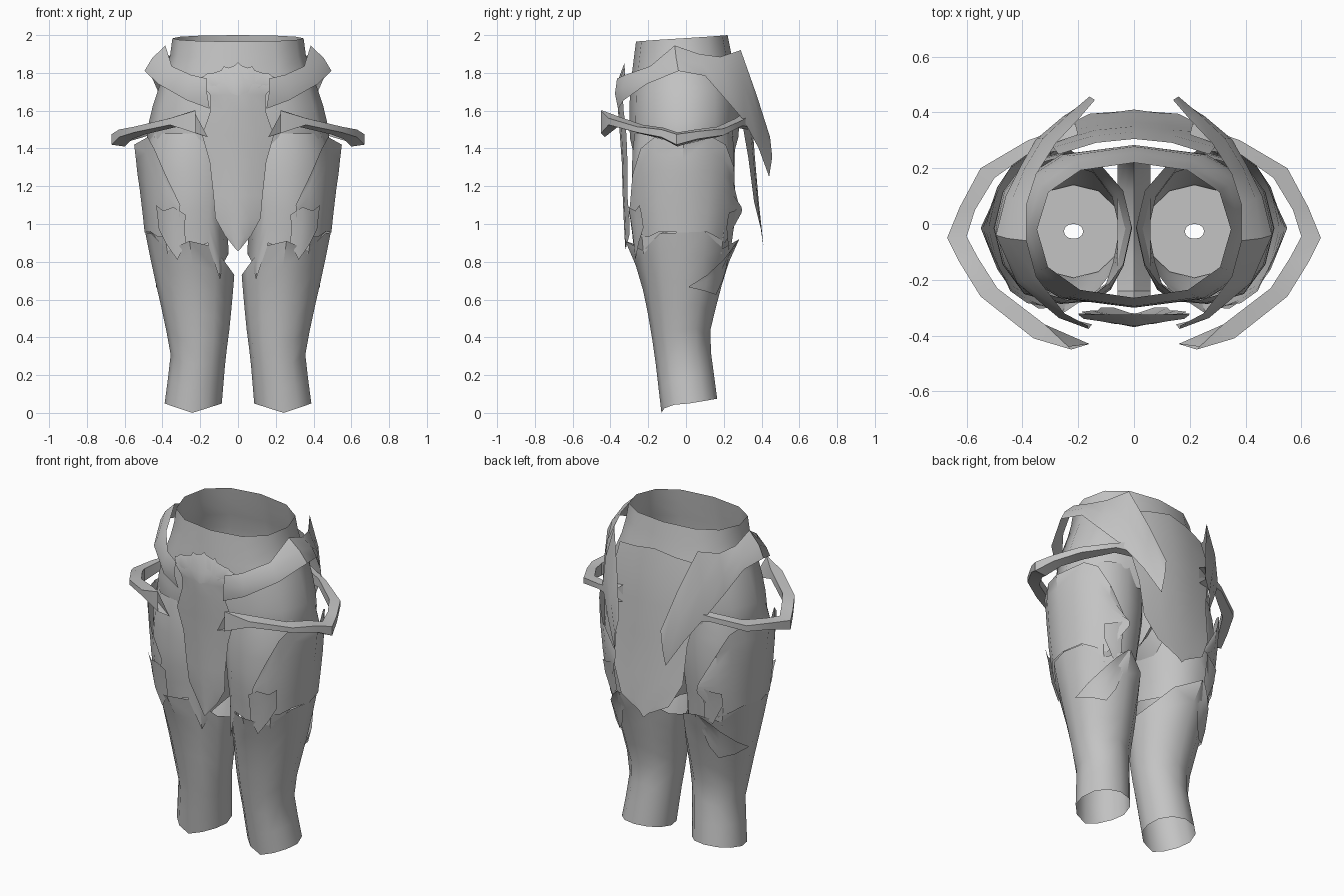
import bpy, bmesh, math
from math import cos, sin, radians

grey = bpy.data.materials.new("plain grey")
grey.diffuse_color = (0.55, 0.55, 0.55, 1)


def make(name, grid, close=False, mirror=False, angle=40):
    """Skin a grid of points (rows of equal length)."""
    bm = bmesh.new()
    vs = [[bm.verts.new(p) for p in row] for row in grid]
    n = len(grid[0])
    for a, b in zip(vs, vs[1:]):
        for i in range(n if close else n - 1):
            j = (i + 1) % n
            bm.faces.new((a[i], a[j], b[j], b[i]))
    bmesh.ops.remove_doubles(bm, verts=bm.verts, dist=0.0005)
    bmesh.ops.recalc_face_normals(bm, faces=bm.faces)
    me = bpy.data.meshes.new(name)
    bm.to_mesh(me)
    bm.free()
    ob = bpy.data.objects.new(name, me)
    bpy.context.collection.objects.link(ob)
    me.materials.append(grey)
    if mirror:
        ob.modifiers.new("mirror", 'MIRROR').use_mirror_merge = False
    bpy.context.view_layer.objects.active = ob
    ob.select_set(True)
    bpy.ops.object.shade_smooth_by_angle(angle=radians(angle))
    ob.select_set(False)
    return ob


def surf(rows, z, deg, off=0.0, power=0.97):
    """Point on a tube given by rows of (z, x_min, x_max, y_front, y_back)."""
    k = 0
    while k < len(rows) - 2 and z > rows[k + 1][0]:
        k += 1
    a, b = rows[k], rows[k + 1]
    t = (z - a[0]) / (b[0] - a[0])
    _, x0, x1, y0, y1 = [p + (q - p) * t for p, q in zip(a, b)]
    c, s = cos(radians(deg)), sin(radians(deg))
    sq = lambda v: math.copysign(abs(v) ** power, v)
    return ((x0 + x1) / 2 + ((x1 - x0) / 2 + off) * sq(c),
            (y0 + y1) / 2 + ((y1 - y0) / 2 + off) * sq(s), z)


def sheet(name, rows, cols, steps, close=False, mirror=True, power=0.97, ease=3):
    """Wrap a sheet on a tube: cols = (angle, z_bottom, z_top, offset_bottom, offset_top)."""
    grid = []
    for i in range(steps + 1):
        t = i / steps
        grid.append([surf(rows, b + (e - b) * t, a, ob + (ot - ob) * t ** ease, power)
                     for a, b, e, ob, ot in cols])
    return make(name, grid, close, mirror)


def panel(name, rows):
    """Symmetric cloth panel from half rows of (x, y_mid, y_edge, z_mid, z_edge)."""
    grid = []
    for x, ym, ye, zm, ze in rows:
        half = [(x * f, ym + (ye - ym) * f * f, zm + (ze - zm) * f) for f in (0, .5, 1)]
        grid.append([(-a, b, c) for a, b, c in half[:0:-1]] + half)
    return make(name, grid)


# Waist and seat tube
body = [(1.36, -.47, .47, -.275, .25), (1.47, -.485, .485, -.3, .28),
        (1.6, -.46, .46, -.3, .285), (1.72, -.42, .42, -.295, .28),
        (1.85, -.365, .365, -.28, .25), (2.0, -.345, .345, -.26, .22)]
sheet("waist_tube", body, [(a, 1.37, 1.983 + .017 * sin(radians(a)), 0, 0)
                           for a in range(0, 360, 30)], 7, True, False, .85)

# Crotch saddle joining the legs
make("crotch_saddle", [[(x, y, z - abs(x) * 1.5) for x in (-.06, -.03, 0, .03, .06)]
                       for y, z in ((-.28, 1.4), (-.24, 1.25), (-.12, 1.16), (0, 1.14),
                                    (.12, 1.18), (.22, 1.27), (.26, 1.4))])

# Lower legs with pointed cuffs and slanted open ends
leg = [(0, .09, .395, -.13, .175), (.3, .065, .355, -.165, .135),
       (.4, .05, .372, -.18, .12), (.6, .03, .415, -.21, .165),
       (.75, .018, .45, -.235, .195), (1.0, .04, .5, -.26, .22)]
cuff = {0: .955, 30: .96, 60: .87, 90: .92, 120: .86, 150: .77, 180: .73,
        210: .77, 240: .88, 270: .91, 300: .86, 330: .95}
flare = {60: .02, 90: .07, 120: .03, 240: .02, 270: .07, 300: .015}
slant = lambda a: .05 * abs(cos(radians(a))) if a > 180 else .05 + .025 * sin(radians(a))
sheet("lower_leg", leg, [(a, slant(a), z, 0, flare.get(a, 0))
                         for a, z in cuff.items()], 7, True, ease=6)

# Inner floor closing each leg
make("leg_floor", [[surf(leg, .5, a, o - .002) for a in cuff] for o in (0, -.07, -.14)],
     True, True)

# Thigh tubes with ragged hems
thigh = [(.65, .05, .43, -.225, .18), (.95, .052, .49, -.255, .22),
         (1.1, .03, .505, -.275, .24), (1.25, .005, .515, -.28, .25),
         (1.4, 0, .505, -.285, .255), (1.55, 0, .45, -.28, .26)]
hem = {0: .97, 30: .95, 60: .84, 90: .86, 120: .82, 150: .82, 180: .84,
       210: .8, 230: .705, 245: .9, 270: .86, 300: .84, 330: .95}
hem_off = {0: -.01, 30: -.01, 330: -.01, 150: 0, 180: 0, 210: .005, 230: .035, 245: .03}
sheet("thigh", thigh, [(a, z, 1.48, hem_off.get(a, .012), -.01)
                       for a, z in hem.items()], 6, True)

# Outer thigh guards with a pointed opening at the side
guard = [(-82, 1.04, 1.1, .035, .02), (-65, .93, 1.26, .016, .03), (-48, .93, 1.4, .008, .03),
         (-30, .96, 1.46, .004, .03), (0, .955, 1.42, .004, .052), (30, .96, 1.46, .004, .03),
         (48, .93, 1.42, .008, .03), (65, .9, 1.3, .016, .03), (88, 1.06, 1.12, .06, .02)]
sheet("thigh_guard", thigh, guard, 6)

# Torn patches below the front and rear of the guard
sheet("knee_patch", thigh, [(-88, .9, 1.05, .03, .03), (-75, .81, 1.09, .035, .04),
                            (-62, .9, 1.07, .03, .03), (-52, .98, 1.1, .02, .03)], 3)
sheet("rear_knee_patch", thigh, [(84, .9, 1.09, .03, .04), (72, .86, 1.07, .03, .035),
                                 (60, .98, 1.06, .025, .03)], 3)

# Slanted flap behind the knee
sheet("rear_knee_flap", leg, [(10, .665, .67, .006, .006), (35, .645, .73, .014, .014),
                              (60, .625, .81, .016, .03), (75, .7, .87, .016, .045),
                              (88, .84, .92, .03, .07)], 3)

# Front panel narrowing to a point
panel("front_panel", [
    (.2, -.325, -.32, 1.845, 1.775), (.185, -.36, -.335, 1.75, 1.73),
    (.145, -.365, -.335, 1.69, 1.68), (.145, -.36, -.33, 1.6, 1.6),
    (.19, -.35, -.315, 1.47, 1.47), (.15, -.34, -.31, 1.33, 1.33),
    (.13, -.335, -.31, 1.15, 1.15), (.12, -.33, -.3, 1.03, 1.03),
    (.07, -.325, -.3, .93, .94), (.01, -.32, -.32, .855, .865)])

# Scalloped crest above the panel
scallop = ((0, 1.855), (.035, 1.82), (.075, 1.835), (.1, 1.795), (.16, 1.8), (.2, 1.765))
top = [(-x, z) for x, z in scallop[:0:-1]] + list(scallop)
make("front_crest", [[(x, -.325, z) for x, z in top],
                     [(x * .9, -.366 + abs(x) * .13, 1.745) for x, z in top],
                     [(x * .6, -.37 + abs(x) * .13, 1.68 + abs(x) * .2) for x, z in top]])

# Back panel
panel("back_panel", [
    (.27, .305, .25, 1.87, 1.82), (.29, .33, .275, 1.72, 1.7), (.28, .35, .295, 1.55, 1.55),
    (.24, .365, .33, 1.35, 1.35), (.23, .385, .36, 1.12, 1.12),
    (.16, .4, .395, .98, .98), (.03, .41, .405, .88, .91)])

# Hip sashes: (top edge, lower edge) pairs running from front to tail
sash = [((.165, -.365, 1.77), (.15, -.36, 1.61)), ((.25, -.32, 1.79), (.27, -.33, 1.655)),
        ((.35, -.19, 1.835), (.42, -.21, 1.74)), ((.385, -.06, 1.945), (.495, -.04, 1.81)),
        ((.385, .07, 1.9), (.46, .1, 1.785)), ((.35, .18, 1.885), (.405, .21, 1.66)),
        ((.28, .29, 1.92), (.35, .305, 1.55)), ((.2, .375, 1.68), (.255, .385, 1.4)),
        ((.14, .445, 1.46), (.17, .44, 1.25))]
rows = []
for u, d in sash:
    m = [(p + q) / 2 for p, q in zip(u, d)]
    k = 1 + .015 / math.hypot(m[0], m[1])
    rows.append([u, (m[0] * k, m[1] * k, m[2]), d])
make("hip_sash", rows, mirror=True)

# Side hoops: inner and outer path, with upper and lower heights
hoop = [(.165, -.425, .225, -.45, 1.61, 1.47), (.32, -.36, .36, -.41, 1.57, 1.515),
        (.49, -.23, .55, -.26, 1.525, 1.475), (.56, -.12, .63, -.13, 1.51, 1.45),
        (.6, -.045, .67, -.05, 1.485, 1.41), (.57, .05, .625, .06, 1.5, 1.44),
        (.5, .165, .55, .2, 1.515, 1.46), (.36, .265, .38, .3, 1.56, 1.51),
        (.2, .32, .21, .36, 1.6, 1.5)]
rows = [[(a, b, t), (c, d, t - .01), (c, d, e + .01), (a, b, e)]
        for a, b, c, d, t, e in hoop]
rows[0][0], rows[0][3] = (.235, -.44, 1.6), (.16, -.43, 1.46)
make("side_hoop", rows, close=True, mirror=True, angle=35)
